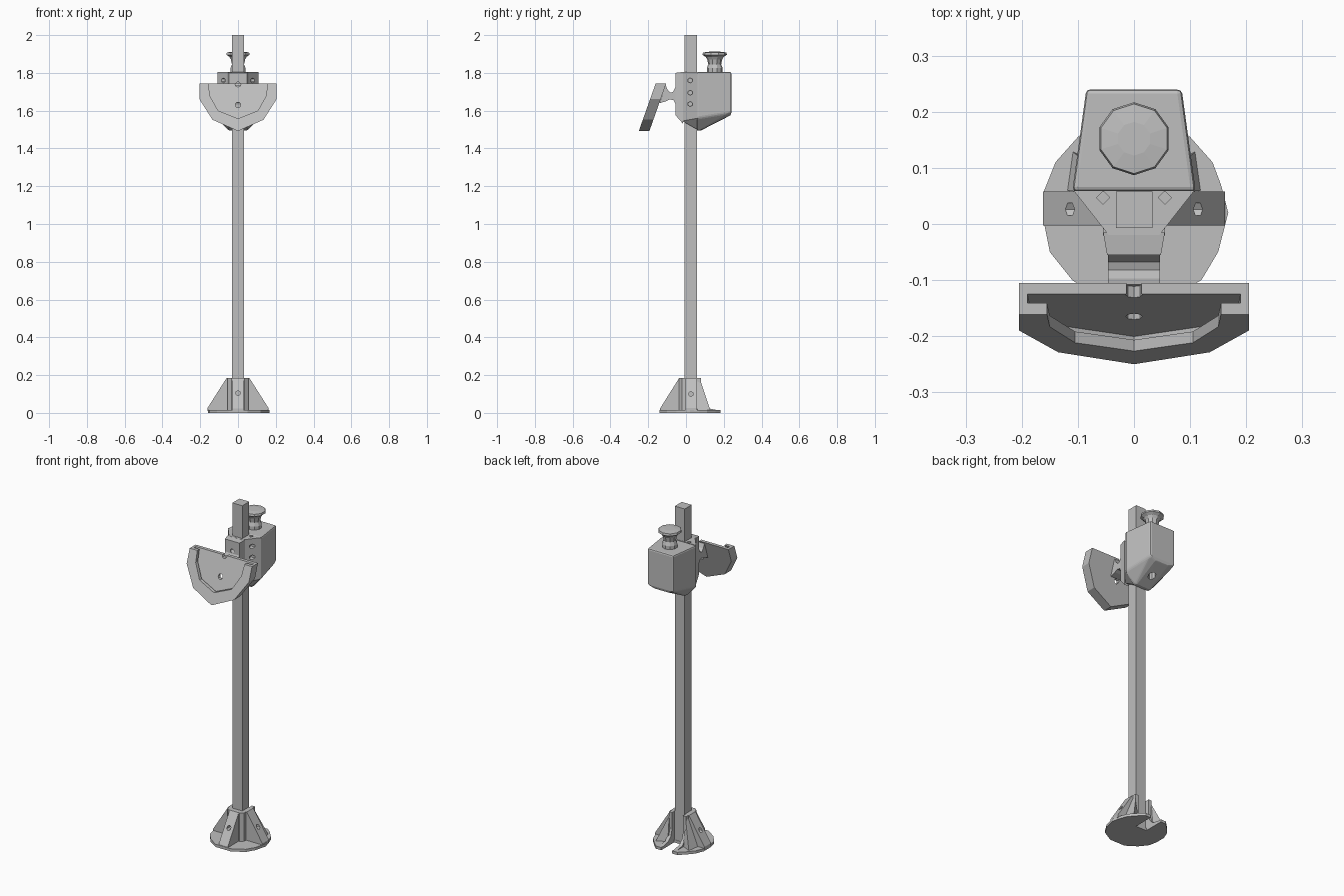
import bpy, bmesh, math
from mathutils import Vector

if "Cube" in bpy.data.objects:
    bpy.data.objects.remove(bpy.data.objects["Cube"])

GREY = (0.52, 0.52, 0.52, 1)
grey = bpy.data.materials.new("plain grey")
grey.use_nodes = True
grey.diffuse_color = GREY
grey.node_tree.nodes["Principled BSDF"].inputs["Base Color"].default_value = GREY


def finish(name, bm):
    bmesh.ops.recalc_face_normals(bm, faces=bm.faces)
    mesh = bpy.data.meshes.new(name)
    bm.to_mesh(mesh)
    bm.free()
    mesh.materials.append(grey)
    ob = bpy.data.objects.new(name, mesh)
    bpy.context.collection.objects.link(ob)
    return ob


def prism(name, outline, place, a, b):
    """Extrude a 2D outline; place(u, v, depth) gives the 3D point."""
    bm = bmesh.new()
    rings = [[bm.verts.new(place(u, v, d)) for u, v in outline] for d in (a, b)]
    n = len(outline)
    for ring in rings:
        bm.faces.new(ring)
    for i in range(n):
        j = (i + 1) % n
        bm.faces.new((rings[0][i], rings[0][j], rings[1][j], rings[1][i]))
    return finish(name, bm)


def hull(name, points):
    bm = bmesh.new()
    for p in points:
        bm.verts.new(p)
    out = bmesh.ops.convex_hull(bm, input=bm.verts)
    bmesh.ops.delete(bm, geom=out["geom_interior"], context="VERTS")
    return finish(name, bm)


def bevel(ob, width):
    mod = ob.modifiers.new("soft edges", "BEVEL")
    mod.width, mod.segments = width, 2
    mod.limit_method, mod.angle_limit = "ANGLE", math.radians(30)


def drill(ob, start, end, radius=0.013, sides=6):
    """Cut a round hole between two points."""
    start, end = Vector(start), Vector(end)
    bm = bmesh.new()
    bmesh.ops.create_cone(bm, cap_ends=True, segments=sides, radius1=radius,
                          radius2=radius, depth=(end - start).length)
    turn = (end - start).to_track_quat("Z", "Y").to_matrix().to_4x4()
    bm.transform(turn)
    bmesh.ops.translate(bm, verts=bm.verts, vec=(start + end) / 2)
    cutter = finish(ob.name + "_hole_cutter", bm)
    cutter.hide_render = True
    cutter.hide_set(True)
    cutter.display_type = "WIRE"
    mod = ob.modifiers.new("hole", "BOOLEAN")
    mod.operation, mod.object, mod.solver = "DIFFERENCE", cutter, "EXACT"


def from_top(u, v, d):
    return (u, v, d)


def from_side(u, v, d):
    return (d, u, v)


def mirrored(half):
    """Right half from the top edge to the centre, then back up the left."""
    return half + [(-x, z) for x, z in reversed(half) if x > 0]


# Square pole
prism("pole", [(-.032, -.007), (.033, -.007), (.033, .058), (-.032, .058)],
      from_top, .005, 2)

# Foot plate with a slot at the back
prism("foot_plate", [(-.05, -.14), (.05, -.14), (.12, -.1), (.15, -.05), (.168, .02),
                     (.155, .07), (.14, .11), (.1, .155), (.07, .182), (.036, .182),
                     (.036, .06), (-.036, .06), (-.036, .182), (-.07, .182),
                     (-.1, .155), (-.14, .11), (-.16, .06), (-.16, 0),
                     (-.15, -.05), (-.11, -.1)], from_top, 0, .016)

# Collar around the pole, open at the back
prism("foot_collar", [(-.055, -.02), (-.035, -.036), (.035, -.036), (.055, -.02),
                      (.055, .08), (.036, .08), (.036, .055), (-.036, .055),
                      (-.036, .08), (-.055, .08)], from_top, .01, .185)

# Sloped fins, each with a screw hole
for side, word in ((1, "left"), (-1, "right")):
    fin = hull(word + "_fin", [(side * x, y, z) for y in (-.003, .058)
               for x, z in ((.045, .01), (.045, .185), (.06, .185), (.162, .025), (.162, .01))])
    drill(fin, (side * .06, .026, .1), (side * .2, .026, .1))
    # Concave webs beside the slot
    prism(word + "_back_web", [(.05, .01), (.05, .185), (.08, .185), (.08, .085),
                               (.09, .05), (.115, .025), (.18, .012)],
          from_side, side * .036, side * .056)
    # Diagonal webs
    hull(word + "_back_gusset", [(side * x, y, z) for x, y, z in
         ((.05, .05, .185), (.055, .08, .16), (.06, .055, .15),
          (.05, .1, .01), (.11, .13, .012), (.12, .06, .012), (.05, .05, .01))])
fin = hull("front_fin", [(x, y, z) for x in (-.03, .03) for y, z in
           ((-.025, .01), (-.025, .185), (-.036, .185), (-.138, .022), (-.138, .01))])
drill(fin, (0, -.035, .105), (0, -.2, .105))

# Carriage housing behind the pole, tapered underneath
housing = hull("carriage_housing", [(s * x, y, z) for s in (-1, 1) for x, y, z in
               ((.085, .24, 1.805), (.11, .058, 1.805), (.085, .24, 1.59),
                (.11, .058, 1.56), (.045, .235, 1.575), (.05, .075, 1.495),
                (.05, .058, 1.495))])
bevel(housing, .008)
drill(housing, (0, .15, 1.45), (0, .15, 1.6), .022, 8)

# Wedge-shaped guide around the pole, with side screw holes
guide = hull("carriage_guide", [(s * x, y, z) for s in (-1, 1) for x, y, z in
             ((.108, .06, 1.805), (.045, -.02, 1.805), (.108, .06, 1.56),
              (.045, -.02, 1.545), (.05, .06, 1.5))])
for s in (-1, 1):
    for z in (1.635, 1.695, 1.76):
        drill(guide, (s * .06, .022, z), (s * .14, .022, z))
    drill(guide, (s * .055, .047, 1.7), (s * .055, .047, 1.85), .012, 4)

# Front pad
pad = hull("carriage_front_pad", [(s * x, y, z) for s in (-1, 1) for x, y, z in
           ((.055, -.015, 1.805), (.048, -.055, 1.8), (.055, -.015, 1.53),
            (.048, -.055, 1.575))])
drill(pad, (0, -.03, 1.74), (0, -.1, 1.74))

# Saddle arm joining the carriage to the shield
prism("shield_arm", [(-.045, 1.745), (-.058, 1.72), (-.068, 1.7), (-.082, 1.695),
                     (-.097, 1.71), (-.108, 1.735), (-.14, 1.64), (-.105, 1.65),
                     (-.085, 1.66), (-.065, 1.655), (-.045, 1.61)],
      from_side, -.046, .046)


# Tilted half-round shield: floor, undercut groove, lip
def from_shield(u, v, d):
    return (u, -.105 + .354 * (v - 1.743) - d, v)


outer = mirrored([(.205, 1.743), (.205, 1.662), (.135, 1.552), (0, 1.492)])
groove = mirrored([(.19, 1.743), (.185, 1.67), (.12, 1.58), (0, 1.53)])
lip = mirrored([(.155, 1.743), (.15, 1.68), (.105, 1.6), (0, 1.558)])
floor = prism("shield_floor", outer, from_shield, 0, .02)
drill(floor, (0, -.08, 1.63), (0, -.25, 1.63), .015, 8)
drill(floor, (0, -.07, 1.74), (0, -.18, 1.74), .015, 8)
prism("shield_groove_wall", outer + groove[::-1], from_shield, .02, .036)
prism("shield_lip", outer + lip[::-1], from_shield, .036, .056)

# Waisted knob, turned from a profile
bm = bmesh.new()
SIDES = 10
profile = [(.042, 1.795), (.042, 1.825), (.034, 1.845), (.04, 1.872),
           (.048, 1.885), (.065, 1.896), (.062, 1.908), (.03, 1.912)]
rings = []
for r, z in profile:
    angles = [math.tau * (i + .5) / SIDES for i in range(SIDES)]
    rings.append([bm.verts.new((r * math.cos(a), .152 + r * math.sin(a), z)) for a in angles])
for low, high in zip(rings, rings[1:]):
    for i in range(SIDES):
        j = (i + 1) % SIDES
        bm.faces.new((low[i], low[j], high[j], high[i]))
bm.faces.new(rings[0])
bm.faces.new(rings[-1])
finish("knob", bm)
